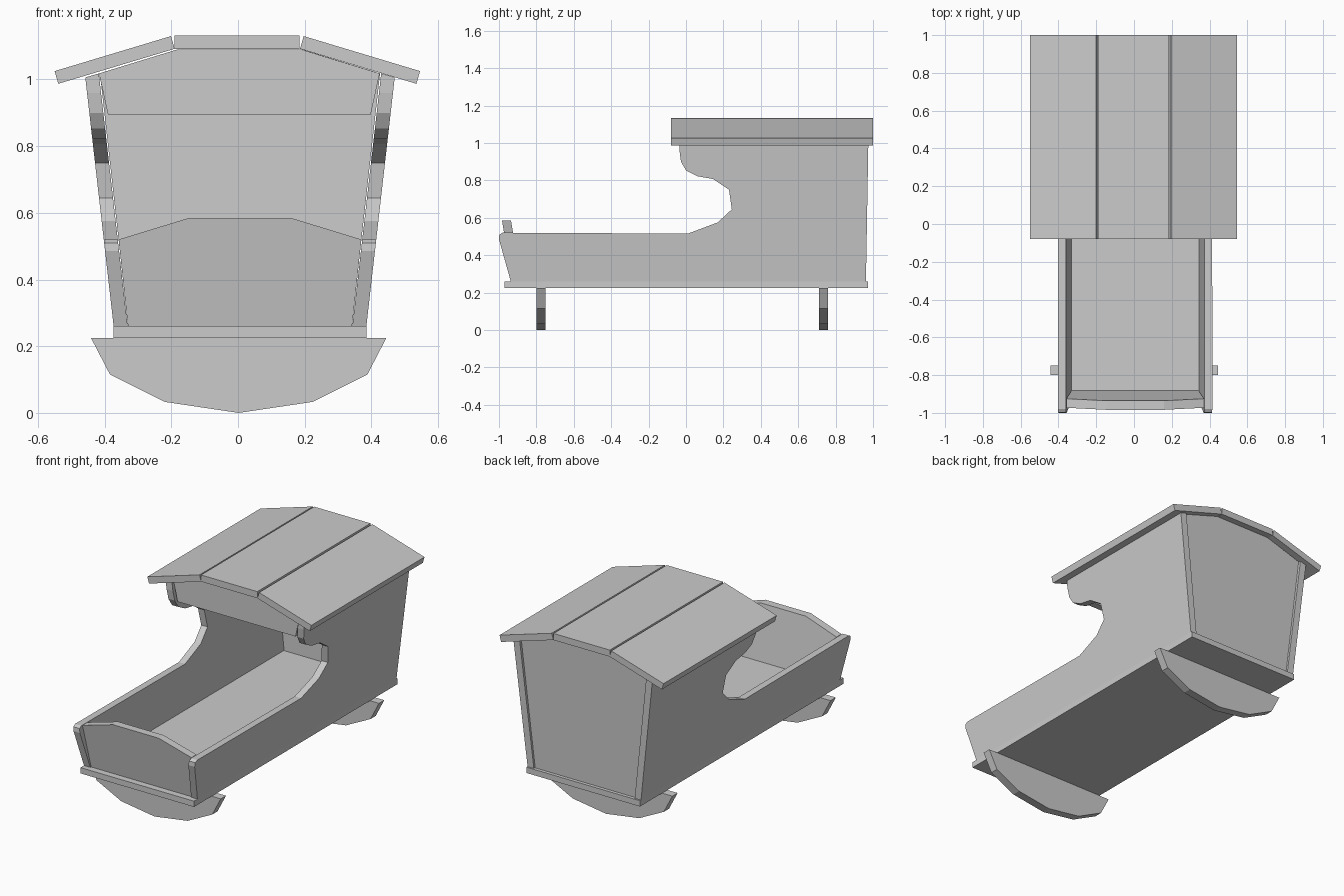
import bpy, bmesh

if "Cube" in bpy.data.objects:
    bpy.data.objects.remove(bpy.data.objects["Cube"])

CX = 0.006  # body sits slightly right of the roof


def prism(name, profile, place):
    """Solid between two copies of a 2D profile; place(a, b, end) gives xyz."""
    bm = bmesh.new()
    rings = [[bm.verts.new(place(a, b, e)) for a, b in profile] for e in (0, 1)]
    bm.faces.new(rings[0])
    bm.faces.new(rings[1][::-1])
    n = len(profile)
    for i in range(n):
        j = (i + 1) % n
        bm.faces.new((rings[0][i], rings[1][i], rings[1][j], rings[0][j]))
    bmesh.ops.recalc_face_normals(bm, faces=bm.faces)
    me = bpy.data.meshes.new(name)
    bm.to_mesh(me)
    bm.free()
    ob = bpy.data.objects.new(name, me)
    bpy.context.collection.objects.link(ob)
    return ob


def along_y(y0, y1, cx=0.0, lean=0.0, z0=0.26):
    """Extrude an x,z profile along y, leaning it in y with height."""
    return lambda x, z, e: (x + cx, (y0, y1)[e] + lean * (z - z0), z)


def mirrored(half):
    """Complete a right-half profile (bottom to top) with its left half."""
    return half + [(-x, z) for x, z in reversed(half) if x > 0]


# Floor board
prism("base_board", mirrored([(0.379, 0.225), (0.379, 0.26)]), along_y(-0.97, 0.972, CX))

# Rockers
rocker = mirrored([(0.0, 0.0), (0.222, 0.033), (0.386, 0.115), (0.443, 0.225)])
for name, y in (("front_rocker", -0.80), ("back_rocker", 0.71)):
    prism(name, rocker, along_y(y, y + 0.05, 0.002))

# Flared side panels with the curved cut-out
side = [(-0.937, 0.26), (-1.0, 0.485), (-0.998, 0.51), (-0.98, 0.52), (0.01, 0.515),
        (0.17, 0.575), (0.245, 0.645), (0.23, 0.75), (0.145, 0.807), (0.06, 0.822),
        (0.0, 0.853), (-0.027, 0.9), (-0.035, 0.96), (-0.035, 1.01),
        (0.975, 1.01), (0.962, 0.26)]
for name, s in (("right_side", 1), ("left_side", -1)):
    def place(y, z, e, s=s):
        if z > 1.0:
            z = (1.006, 1.018)[e]  # top follows the roof slope
        x = 0.379 + 0.114 * (z - 0.26) - 0.042 * e
        return (CX + s * x, y, z)
    prism(name, side, place)

# Footboard, headboard and canopy front
prism("footboard", mirrored([(0.336, 0.26), (0.364, 0.52), (0.152, 0.585)]),
      along_y(-0.93, -0.882, CX, -0.165))
prism("headboard", mirrored([(0.335, 0.26), (0.42, 1.018), (0.186, 1.09)]),
      along_y(0.91, 0.952, CX, 0.015))
prism("canopy_front", mirrored([(0.394, 0.895), (0.421, 1.018), (0.186, 1.09)]),
      along_y(-0.02, 0.022, 0.004))

# Roof planks
prism("roof_middle", mirrored([(0.188, 1.092), (0.188, 1.132)]), along_y(-0.08, 1.0, -0.003))
slope = [(0.188, 1.092), (0.537, 0.987), (0.548, 1.025), (0.199, 1.13)]
for name, s in (("roof_right", 1), ("roof_left", -1)):
    prism(name, [(s * x, z) for x, z in slope], along_y(-0.08, 1.0, -0.002))
